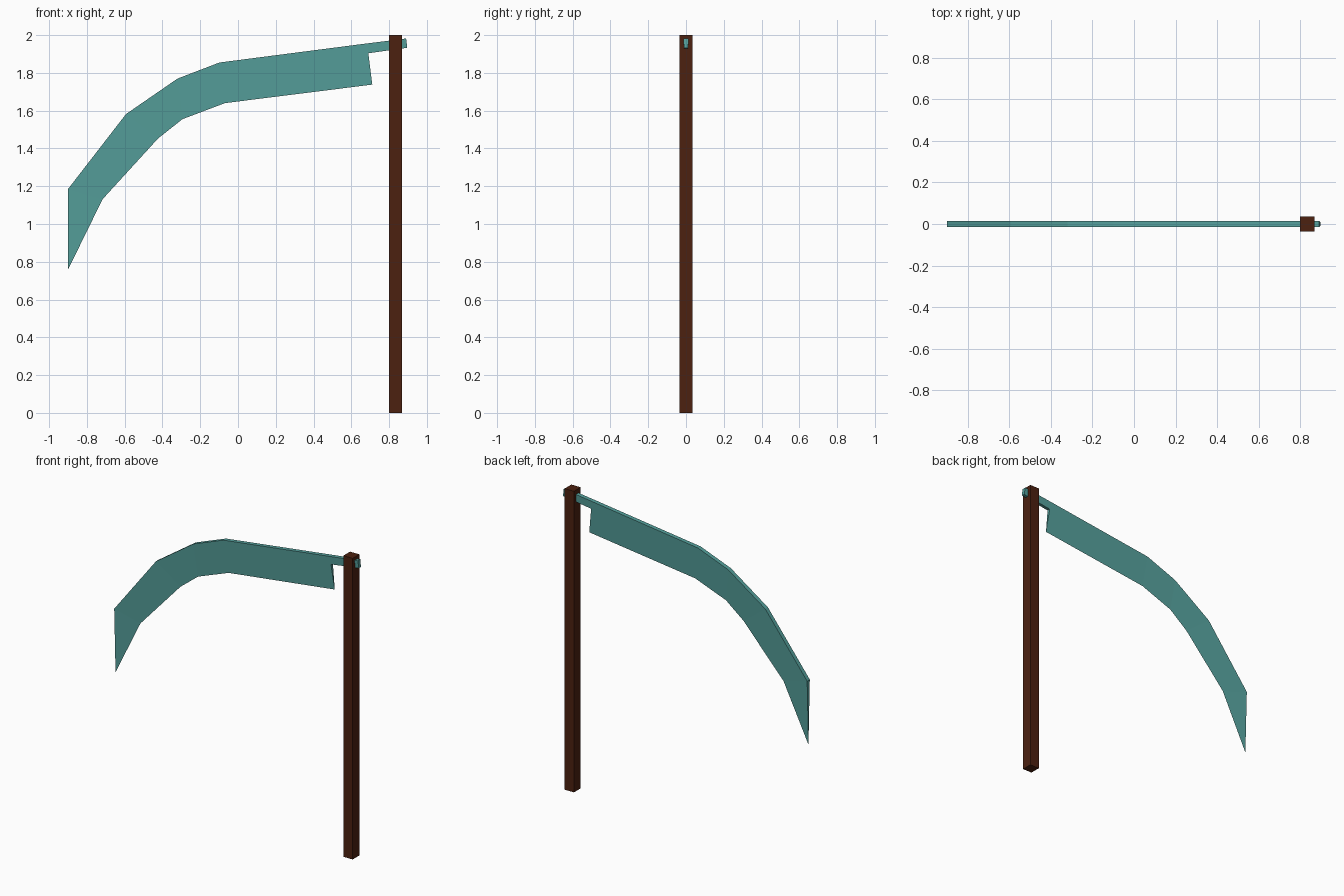
import bpy
import bmesh

cube = bpy.data.objects.get("Cube")
if cube:
    bpy.data.objects.remove(cube, do_unlink=True)


def material(name, color):
    mat = bpy.data.materials.new(name)
    mat.use_nodes = True
    mat.diffuse_color = color
    mat.node_tree.nodes["Principled BSDF"].inputs["Base Color"].default_value = color
    return mat


def add_object(name, bm, mat):
    bmesh.ops.recalc_face_normals(bm, faces=bm.faces[:])
    mesh = bpy.data.meshes.new(name)
    bm.to_mesh(mesh)
    bm.free()
    mesh.materials.append(mat)
    obj = bpy.data.objects.new(name, mesh)
    bpy.context.collection.objects.link(obj)
    return obj


wood = material("dark brown wood", (0.072, 0.015, 0.005, 1))
metal = material("teal metal", (0.093, 0.355, 0.335, 1))

# Square pole
bm = bmesh.new()
bmesh.ops.create_cube(bm, size=1)
for v in bm.verts:
    v.co.x = v.co.x * 0.068 + 0.833
    v.co.y *= 0.07
    v.co.z = (v.co.z + 0.5) * 2
add_object("pole", bm, wood)

# Wedge blade outline: thick spine, thinner tang underside, sharp cutting edge
THICK, MID = 0.014, 0.0105
spine = [(0.89, 1.982), (0.683, 1.956), (-0.098, 1.855), (-0.32, 1.77),
         (-0.593, 1.582), (-0.9, 1.185)]
edge = [(-0.9, 0.758), (-0.717, 1.131), (-0.423, 1.453), (-0.294, 1.555),
        (-0.069, 1.64), (0.711, 1.738)]
tang_underside = [(0.69, 1.904), (0.896, 1.933)]
outline = ([(p, THICK) for p in spine] + [(p, 0) for p in edge]
           + [(p, MID) for p in tang_underside])
# Flat panels across the blade, from the tang to the tip
panels = [(0, 1, 12, 13), (1, 2, 10, 11, 12), (2, 3, 9, 10),
          (3, 4, 8, 9), (4, 5, 7, 8), (5, 6, 7)]

bm = bmesh.new()
front = [bm.verts.new((x, -half, z)) for (x, z), half in outline]
back = [bm.verts.new((x, half, z)) if half else front[i]
        for i, ((x, z), half) in enumerate(outline)]
for panel in panels:
    for side in (front, back):
        bm.faces.new([side[i] for i in panel])
# Rim between the two sides, closed to a line along the sharp edge
for i in range(len(outline)):
    j = (i + 1) % len(outline)
    rim = list(dict.fromkeys((front[i], front[j], back[j], back[i])))
    if len(rim) > 2:
        bm.faces.new(rim)
add_object("scythe_blade", bm, metal)
